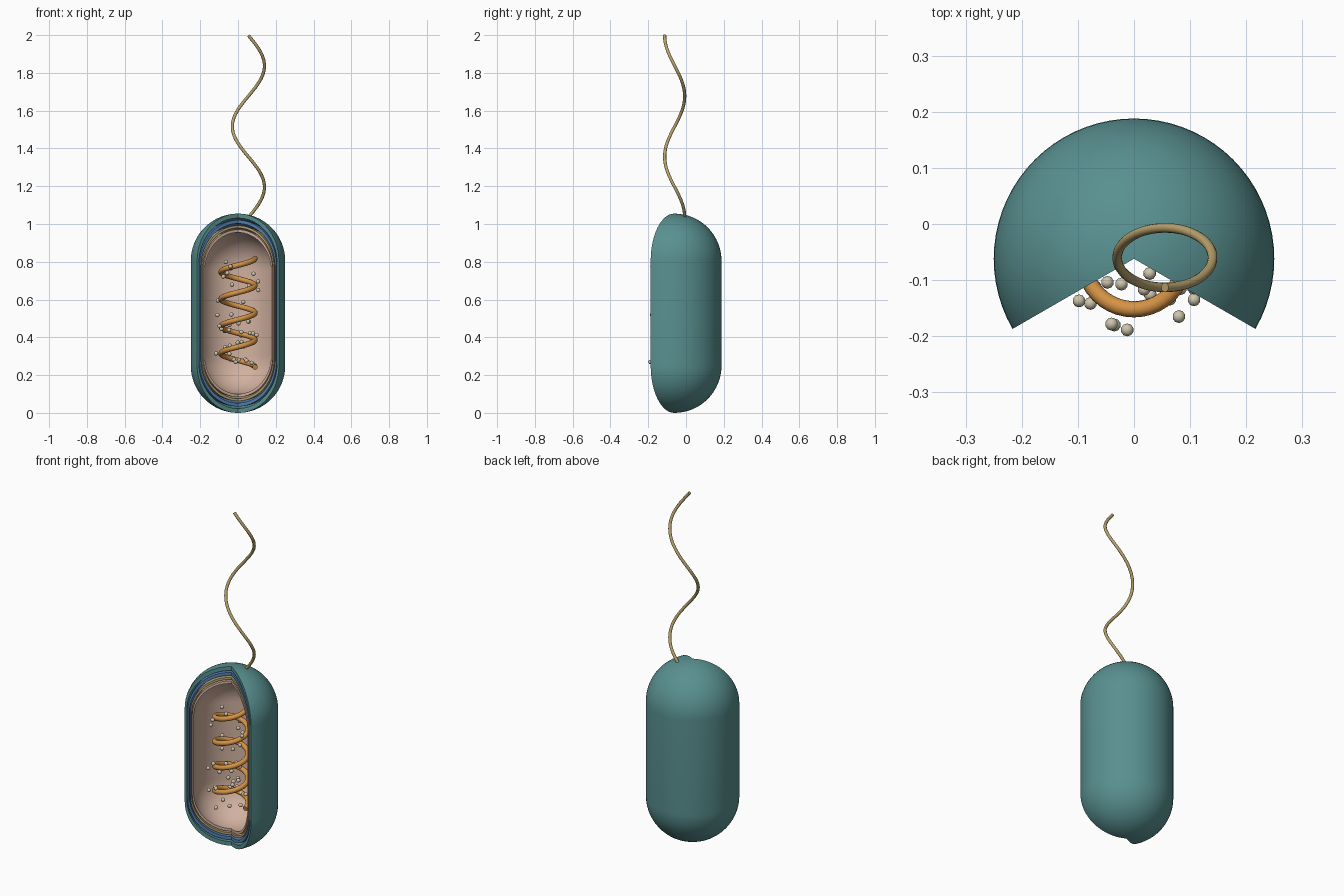
import bpy, bmesh, math, random
from mathutils import Matrix, Vector

if "Cube" in bpy.data.objects:
    bpy.data.objects.remove(bpy.data.objects["Cube"])

random.seed(4)
AXIS_Y = -0.062          # the cell axis sits slightly forward of the origin
R, H = 0.25, 1.055       # outer capsule radius and height
MID = H / 2


def material(name, rgb):
    m = bpy.data.materials.new(name)
    m.diffuse_color = (*rgb, 1)
    m.use_nodes = True
    m.node_tree.nodes["Principled BSDF"].inputs["Base Color"].default_value = m.diffuse_color
    return m


def finish(ob, mat, angle=35):
    ob.data.materials.clear()
    ob.data.materials.append(mat)
    bpy.ops.object.select_all(action='DESELECT')
    ob.select_set(True)
    bpy.context.view_layer.objects.active = ob
    bpy.ops.object.shade_smooth_by_angle(angle=math.radians(angle))


def mesh_object(name, bm):
    me = bpy.data.meshes.new(name)
    bm.to_mesh(me)
    bm.free()
    ob = bpy.data.objects.new(name, me)
    bpy.context.collection.objects.link(ob)
    return ob


def capsule_profile(s, n=16):
    """Half outline (radius, z) of the capsule scaled by s about its middle."""
    half = MID - R
    pts = []
    for sign in (-1, 1):
        for i in range(n + 1):
            a = math.pi / 2 * i / n
            if sign < 0:
                pts.append((s * R * math.sin(a), MID - s * (half + R * math.cos(a))))
            else:
                pts.append((s * R * math.cos(a), MID + s * (half + R * math.sin(a))))
    return pts


def shell(name, s_out, s_in, mat, segs=48):
    """Capsule wall swept 240 degrees, open to the front."""
    bm = bmesh.new()
    rings = []
    for k in range(segs + 1):
        a = math.radians(-30 + 240 * k / segs)
        rings.append([[bm.verts.new((r * math.cos(a), AXIS_Y + r * math.sin(a), z))
                       for r, z in capsule_profile(s)] for s in (s_out, s_in)])
    n = len(rings[0][0])
    for k in range(segs):
        for w in (0, 1):
            p, q = rings[k][w], rings[k + 1][w]
            for j in range(n - 1):
                f = (p[j], q[j], q[j + 1], p[j + 1])
                bm.faces.new(f if w == 0 else f[::-1])
    for e in (0, segs):                      # flat cut faces
        o, i = rings[e]
        for j in range(n - 1):
            f = (o[j], o[j + 1], i[j + 1], i[j])
            bm.faces.new(f if e == 0 else f[::-1])
    bmesh.ops.remove_doubles(bm, verts=bm.verts[:], dist=1e-5)
    bmesh.ops.recalc_face_normals(bm, faces=bm.faces[:])
    finish(mesh_object(name, bm), mat)


def tube(name, pts, radius, mat):
    cu = bpy.data.curves.new(name, 'CURVE')
    cu.dimensions = '3D'
    cu.bevel_depth = radius
    cu.bevel_resolution = 4
    cu.use_fill_caps = True
    sp = cu.splines.new('POLY')
    sp.points.add(len(pts) - 1)
    for p, co in zip(sp.points, pts):
        p.co = (*co, 1)
    ob = bpy.data.objects.new(name, cu)
    bpy.context.collection.objects.link(ob)
    bpy.ops.object.select_all(action='DESELECT')
    ob.select_set(True)
    bpy.context.view_layer.objects.active = ob
    bpy.ops.object.convert(target='MESH')
    finish(bpy.context.view_layer.objects.active, mat, 45)


teal = material("teal", (0.10, 0.28, 0.28))
blue = material("blue", (0.09, 0.22, 0.45))
tan = material("tan", (0.48, 0.37, 0.18))
pink = material("pale_pink", (0.64, 0.44, 0.35))
orange = material("orange", (0.66, 0.29, 0.06))
cream = material("cream", (0.62, 0.56, 0.42))
straw = material("straw", (0.48, 0.36, 0.15))

# nested cell walls
shell("outer_wall", 1.0, 0.955, teal)
shell("second_wall", 0.935, 0.90, blue)
shell("third_wall", 0.88, 0.855, tan)
shell("inner_wall", 0.84, 0.81, pink)

# coiled strand, four turns
N = 160
tube("coiled_strand",
     [(0.09 * math.cos(8 * math.pi * i / N),
       AXIS_Y + 0.09 * math.sin(8 * math.pi * i / N),
       0.242 + 0.576 * i / N) for i in range(N + 1)], 0.0145, orange)

# wavy tail, one and a half turns
tube("tail",
     [(0.055 + 0.085 * math.sin(3 * math.pi * i / N),
       -0.06 + 0.053 * math.cos(3 * math.pi * i / N),
       1.035 + 0.963 * i / N) for i in range(N + 1)], 0.0085, straw)

# scattered granules
spots = [Vector((-0.035, -0.18, 0.52)), Vector((0.08, -0.165, 0.42)),
         Vector((-0.098, -0.137, 0.46)), Vector((0.107, -0.135, 0.65))]
while len(spots) < 44:
    a, r = random.uniform(0, 2 * math.pi), 0.13 * math.sqrt(random.random())
    p = Vector((r * math.cos(a), AXIS_Y + r * math.sin(a), random.uniform(0.26, 0.8)))
    if all((p - q).length > 0.03 for q in spots):
        spots.append(p)
bm = bmesh.new()
for p in spots:
    bmesh.ops.create_icosphere(bm, subdivisions=2, radius=0.0115,
                               matrix=Matrix.Translation(p))
finish(mesh_object("granules", bm), cream, 60)
